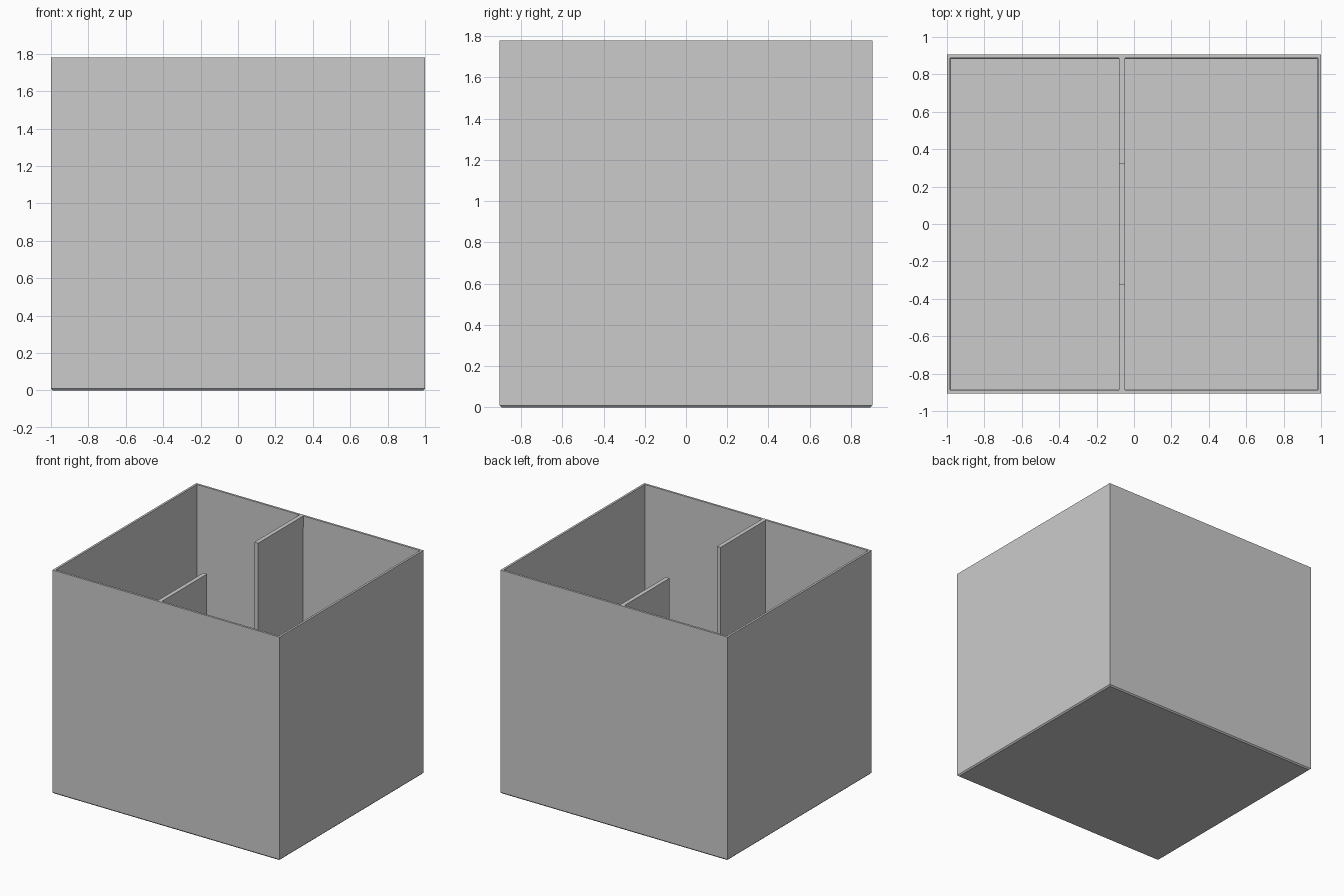
import bpy
import bmesh

HALF_X, HALF_Y, TOP = 1.0, 0.905, 1.78
FLOOR, CHAMFER = 0.02, 0.01

if "Cube" in bpy.data.objects:
    bpy.data.objects.remove(bpy.data.objects["Cube"], do_unlink=True)

grey = bpy.data.materials.new("light grey")
grey.use_nodes = True
colour = (0.6, 0.6, 0.6, 1)
grey.diffuse_color = colour
grey.node_tree.nodes["Principled BSDF"].inputs["Base Color"].default_value = colour


def add_object(name, bm):
    bmesh.ops.recalc_face_normals(bm, faces=bm.faces[:])
    mesh = bpy.data.meshes.new(name)
    bm.to_mesh(mesh)
    bm.free()
    mesh.materials.append(grey)
    obj = bpy.data.objects.new(name, mesh)
    bpy.context.collection.objects.link(obj)
    return obj


# Open box: rectangular rings from the underside, up the outside, over the rim
# and down the slightly tapered inside to the floor
rings = [(CHAMFER, 0), (0, CHAMFER), (0, TOP), (0.017, TOP), (0.022, FLOOR)]
bm = bmesh.new()
loops = []
for inset, z in rings:
    x, y = HALF_X - inset, HALF_Y - inset
    loops.append([bm.verts.new((sx * x, sy * y, z))
                  for sx, sy in ((-1, -1), (1, -1), (1, 1), (-1, 1))])
for lower, upper in zip(loops, loops[1:]):
    for i in range(4):
        j = (i + 1) % 4
        bm.faces.new((lower[i], lower[j], upper[j], upper[i]))
bm.faces.new(loops[0])
bm.faces.new(loops[-1])
add_object("open_box", bm)

# Divider: notched profile in the y-z plane, extruded to its thickness
END, NOTCH, NOTCH_Z = HALF_Y - 0.017, 0.32, 0.6
half = [(NOTCH, NOTCH_Z), (NOTCH, TOP), (END, TOP), (END + 0.003, FLOOR - 0.005)]
profile = half + [(-y, z) for y, z in reversed(half)]
bm = bmesh.new()
face = bm.faces.new([bm.verts.new((-0.08, y, z)) for y, z in profile])
extruded = bmesh.ops.extrude_face_region(bm, geom=[face])["geom"]
bmesh.ops.translate(bm, vec=(0.033, 0, 0),
                    verts=[v for v in extruded if isinstance(v, bmesh.types.BMVert)])
add_object("notched_divider", bm)
